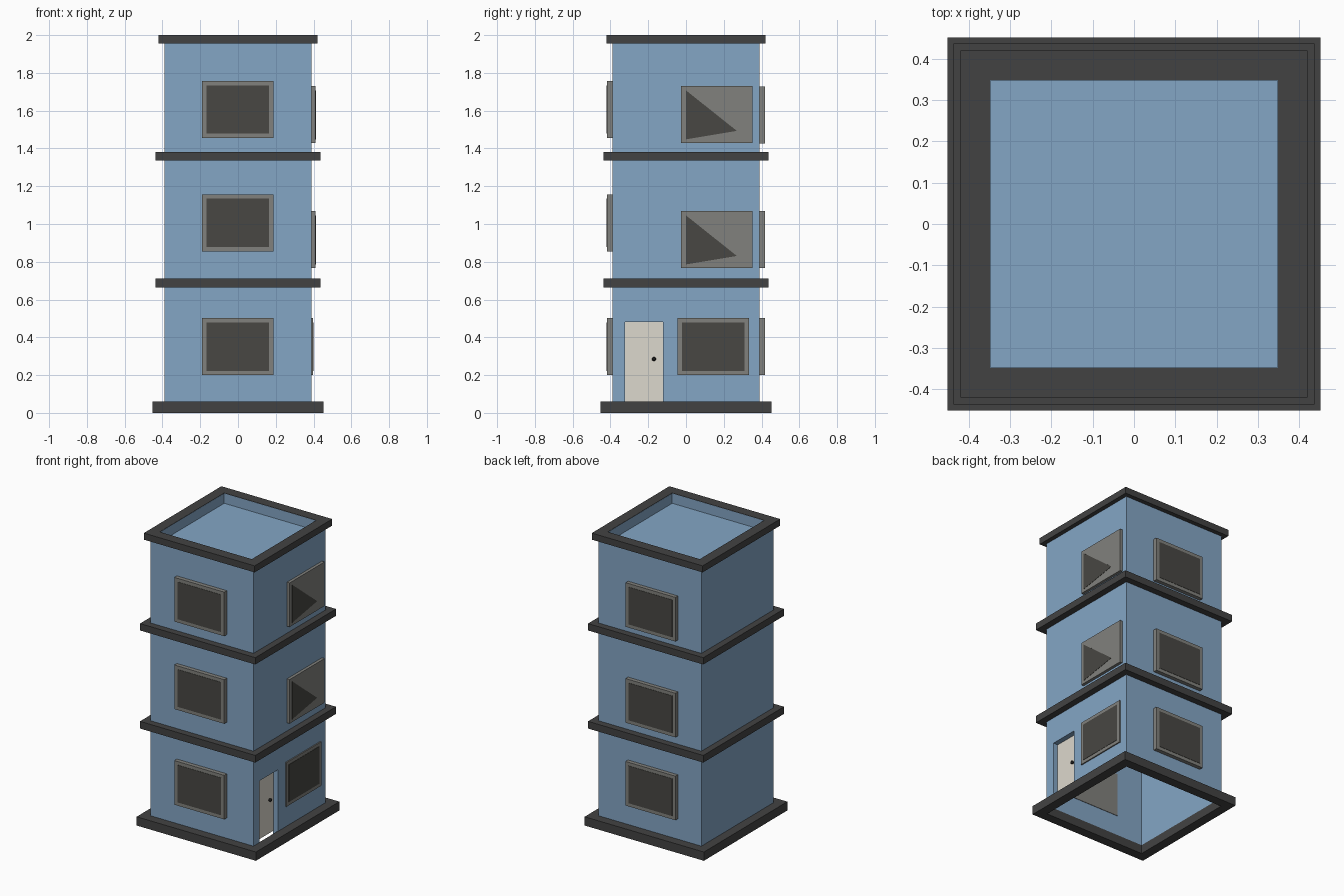
import bpy, bmesh
from mathutils import Vector

if "Cube" in bpy.data.objects:
    bpy.data.objects.remove(bpy.data.objects["Cube"])


def material(name, rgb):
    m = bpy.data.materials.new(name)
    m.diffuse_color = (*rgb, 1)
    m.use_nodes = True
    m.node_tree.nodes["Principled BSDF"].inputs["Base Color"].default_value = m.diffuse_color
    return m


BLUE = material("wall_blue", (0.23, 0.38, 0.56))
DARK = material("trim_dark", (0.055, 0.055, 0.055))
FRAME = material("frame_grey", (0.22, 0.22, 0.205))
GLASS = material("glass_dark", (0.065, 0.063, 0.056))
CREAM = material("door_cream", (0.72, 0.69, 0.61))
BLACK = material("knob_black", (0.01, 0.01, 0.01))


def add_object(name, bm, mat):
    me = bpy.data.meshes.new(name)
    bm.to_mesh(me)
    bm.free()
    me.materials.append(mat)
    ob = bpy.data.objects.new(name, me)
    bpy.context.collection.objects.link(ob)
    return ob


def square(bm, r, z):
    return [bm.verts.new((x * r, y * r, z)) for x, y in ((-1, -1), (1, -1), (1, 1), (-1, 1))]


def ring(name, outer, inner, z0, z1):
    """Square trim band with an open middle."""
    bm = bmesh.new()
    loops = [square(bm, r, z) for r, z in ((outer, z0), (outer, z1), (inner, z1), (inner, z0))]
    for k in range(4):
        a, b = loops[k], loops[(k + 1) % 4]
        for i in range(4):
            j = (i + 1) % 4
            bm.faces.new((a[i], a[j], b[j], b[i]))
    return add_object(name, bm, DARK)


# Each side maps (u, z, outward distance) to world space
SIDES = {
    "front": lambda u, z, d: Vector((u, -d, z)),
    "right": lambda u, z, d: Vector((d, u, z)),
    "back": lambda u, z, d: Vector((u, d, z)),
}


def slab(name, side, outline, d0, d1, mat):
    """Flat outline on a wall, given thickness."""
    to_world = SIDES[side]
    bm = bmesh.new()
    a = [bm.verts.new(to_world(u, z, d0)) for u, z in outline]
    b = [bm.verts.new(to_world(u, z, d1)) for u, z in outline]
    bm.faces.new(a)
    bm.faces.new(b)
    n = len(outline)
    for i in range(n):
        j = (i + 1) % n
        bm.faces.new((a[i], a[j], b[j], b[i]))
    bmesh.ops.recalc_face_normals(bm, faces=bm.faces)
    return add_object(name, bm, mat)


def rect(u0, u1, z0, z1):
    return [(u0, z0), (u1, z0), (u1, z1), (u0, z1)]


def window(name, side, u0, z0, depth, w=0.378, h=0.302, half=False):
    slab(name + "_frame", side, rect(u0, u0 + w, z0, z0 + h), 0.387, depth, FRAME)
    # Some panes only show as a triangle through the frame
    if half:
        pane = [(u0 + 0.025, z0 + 0.02), (u0 + 0.295, z0 + 0.065), (u0 + 0.025, z0 + 0.28)]
    else:
        pane = rect(u0 + 0.024, u0 + w - 0.024, z0 + 0.023, z0 + h - 0.023)
    slab(name + "_pane", side, pane, depth - 0.01, depth + 0.002, GLASS)


# Walls: open-bottomed shell, recessed roof, notched right wall for the door
W, ROOF, TOP, FLOOR = 0.39, 1.93, 1.998, 0.03
D0, D1, DT, RECESS = -0.322, -0.122, 0.482, 0.04
bm = bmesh.new()
low, top = square(bm, W, FLOOR), square(bm, W, TOP)
rim, roof = square(bm, 0.348, TOP), square(bm, 0.348, ROOF)
out = [bm.verts.new((W, y, z)) for y, z in ((D0, FLOOR), (D0, DT), (D1, DT), (D1, FLOOR))]
inn = [bm.verts.new((W - RECESS, v.co.y, v.co.z)) for v in out]
for i in range(4):
    j = (i + 1) % 4
    if i == 1:
        bm.faces.new((low[i], *out, low[j], top[j], top[i]))
    else:
        bm.faces.new((low[i], low[j], top[j], top[i]))
    bm.faces.new((top[i], top[j], rim[j], rim[i]))
    bm.faces.new((rim[i], rim[j], roof[j], roof[i]))
bm.faces.new(roof)
for i in range(3):
    bm.faces.new((out[i], inn[i], inn[i + 1], out[i + 1]))
add_object("walls", bm, BLUE)

# Trim bands
ring("base_trim", 0.452, 0.387, 0.0, 0.06)
ring("lower_band", 0.437, 0.392, 0.663, 0.712)
ring("upper_band", 0.437, 0.392, 1.335, 1.382)
ring("roof_trim", 0.42, 0.349, 1.955, 2.0)

# Windows
for i, z in enumerate((0.20, 0.855, 1.455)):
    window(f"front_window_{i + 1}", "front", -0.19, z, 0.418)
for i, z in enumerate((0.20, 0.768, 1.425)):
    window(f"back_window_{i + 1}", "back", -0.212, z, 0.417)
window("right_window_1", "right", -0.045, 0.20, 0.398)
window("right_window_2", "right", -0.026, 0.766, 0.41, half=True)
window("right_window_3", "right", -0.026, 1.428, 0.41, half=True)

# Door set back in its opening, with a round knob
slab("door", "right", rect(D0, D1, 0.055, DT), W - RECESS - 0.01, W - RECESS + 0.005, CREAM)
bpy.ops.mesh.primitive_uv_sphere_add(segments=16, ring_count=8, radius=0.011,
                                     location=(W - RECESS + 0.014, -0.17, 0.285))
knob = bpy.context.object
knob.name = "door_knob"
knob.data.materials.append(BLACK)
bpy.ops.object.shade_smooth_by_angle()
